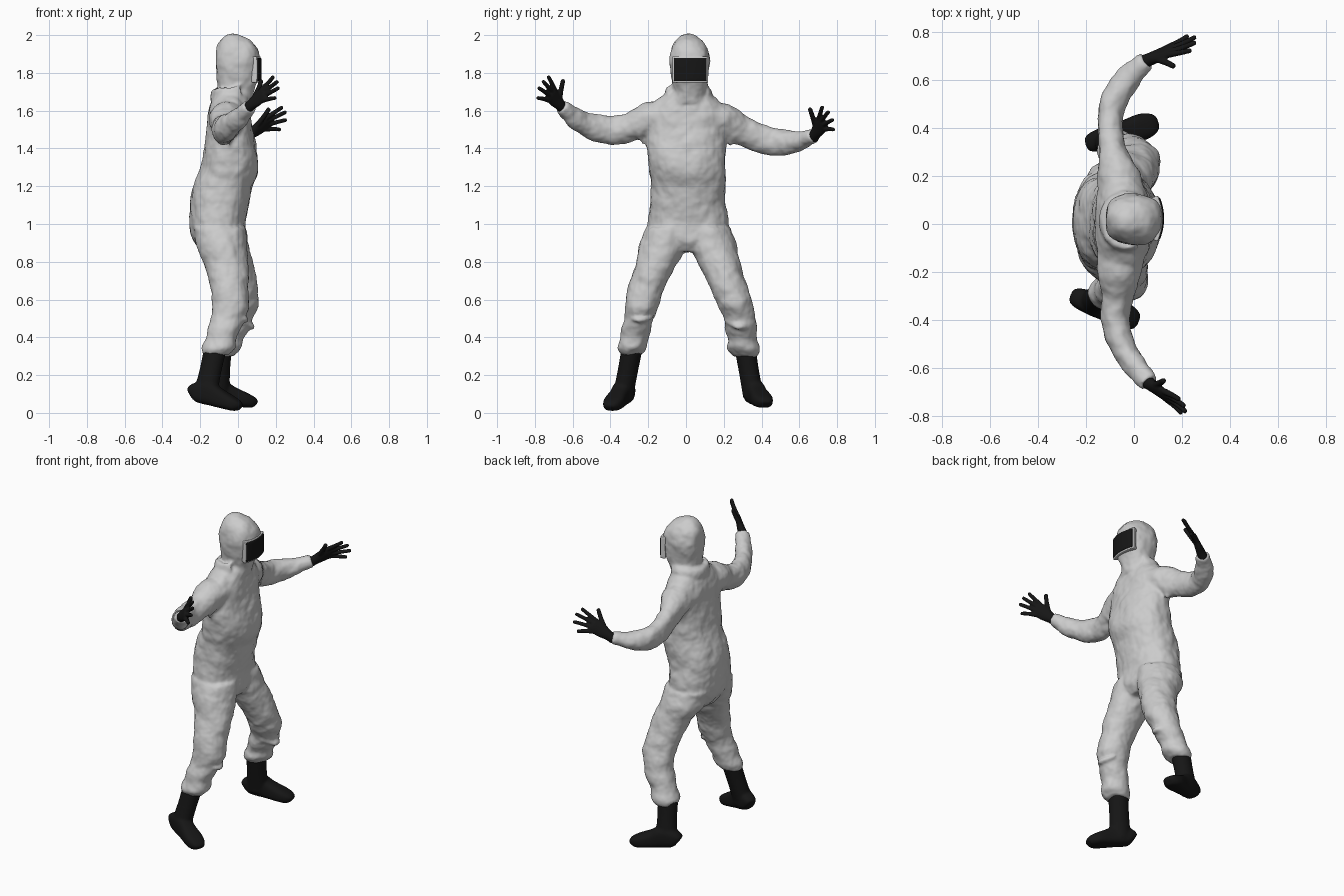
import bpy, bmesh, math
from mathutils import Vector

BLACK = bpy.data.materials.new("black_rubber")
BLACK.diffuse_color = (0.008, 0.008, 0.008, 1)


def spline(pts, steps):
    # Catmull-Rom through rows of numbers
    p = [Vector(q) for q in pts]
    p = [p[0] * 2 - p[1]] + p + [p[-1] * 2 - p[-2]]
    out = []
    for i in range(1, len(p) - 2):
        a, b, c, d = p[i - 1:i + 3]
        for k in range(steps):
            t = k / steps
            out.append(0.5 * (2 * b + (c - a) * t + (2 * a - 5 * b + 4 * c - d) * t * t
                              + (3 * b - a - 3 * c + d) * t ** 3))
    return out + [p[-2]]


def tube(bm, pts, ref, e=1.0, level=False, steps=4, n=28):
    # loft rows of (x, y, z, half size along ref, half size across ref)
    rows = spline(pts, steps)
    cen = [Vector(r[:3]) for r in rows]
    pw = lambda v: math.copysign(abs(v) ** e, v)
    rings = []
    for i, r in enumerate(rows):
        t = cen[min(i + 1, len(cen) - 1)] - cen[max(i - 1, 0)]
        t = Vector((0, 0, 1)) if level else t.normalized()
        u = Vector(ref)
        u = (u - t * u.dot(t)).normalized()
        w = t.cross(u)
        rings.append([bm.verts.new(cen[i] + u * pw(math.cos(a)) * max(r[3], .003)
                                   + w * pw(math.sin(a)) * max(r[4], .003))
                      for a in (2 * math.pi * k / n for k in range(n))])
    for a, b in zip(rings, rings[1:]):
        for k in range(n):
            bm.faces.new((a[k], a[(k + 1) % n], b[(k + 1) % n], b[k]))
    bm.faces.new(rings[0][::-1])
    bm.faces.new(rings[-1])


def finish(bm, name, mat=None, voxel=0.01, smooth=4, folds=()):
    bmesh.ops.recalc_face_normals(bm, faces=bm.faces)
    me = bpy.data.meshes.new(name)
    bm.to_mesh(me)
    bm.free()
    me.polygons.foreach_set("use_smooth", [True] * len(me.polygons))
    ob = bpy.data.objects.new(name, me)
    bpy.context.collection.objects.link(ob)
    if mat:
        me.materials.append(mat)
    if voxel:
        m = ob.modifiers.new("merge", 'REMESH')
        m.mode, m.voxel_size, m.use_smooth_shade = 'VOXEL', voxel, True
        m = ob.modifiers.new("soften", 'SMOOTH')
        m.iterations = smooth
    for size, strength in folds:
        tex = bpy.data.textures.new("cloth_folds", 'CLOUDS')
        tex.noise_scale, tex.noise_depth = size, 1
        m = ob.modifiers.new("folds", 'DISPLACE')
        m.texture, m.strength, m.mid_level = tex, strength, 0.5
    return ob


Y, Z = (0, 1, 0), (0, 0, 1)

# coverall: torso
suit = bmesh.new()
tube(suit, [(-.03, .01, 1.71, .085, .085), (-.04, .005, 1.665, .15, .095),
            (-.045, 0, 1.60, .205, .112), (-.045, 0, 1.5, .213, .12),
            (-.04, 0, 1.4, .21, .138), (-.045, .005, 1.3, .203, .153),
            (-.08, .01, 1.2, .2, .157), (-.1, .01, 1.1, .2, .155),
            (-.107, .01, 1.0, .212, .148), (-.1, .01, .92, .2, .14),
            (-.09, .01, .85, .1, .1)], Y, e=.88, level=True)

# coverall: trouser legs with gathered cuffs
tube(suit, [(-.1, -.09, .98, .125, .14), (-.085, -.12, .88, .128, .135),
            (-.06, -.16, .78, .11, .115), (-.045, -.21, .66, .098, .1),
            (-.038, -.235, .56, .09, .1), (-.055, -.25, .5, .078, .088),
            (-.07, -.265, .45, .08, .09), (-.088, -.277, .395, .074, .082),
            (-.1, -.287, .345, .077, .09), (-.115, -.288, .31, .06, .068)], Y, level=True)
tube(suit, [(-.1, .11, .98, .125, .14), (-.075, .145, .88, .128, .135),
            (-.03, .18, .78, .11, .115), (0, .23, .66, .1, .105),
            (.007, .263, .57, .093, .1), (-.008, .28, .505, .083, .086),
            (-.025, .29, .455, .085, .09), (-.052, .298, .39, .074, .08),
            (-.07, .304, .34, .088, .086), (-.085, .315, .298, .062, .06)], Y, level=True)

# coverall: sleeves
tube(suit, [(-.05, -.11, 1.56, .09, .1), (-.06, -.2, 1.545, .095, .09), (-.07, -.3, 1.512, .076, .066),
            (-.077, -.4, 1.495, .076, .06), (-.05, -.5, 1.515, .07, .056),
            (.012, -.6, 1.573, .05, .046), (.06, -.66, 1.62, .036, .038)], Z)
tube(suit, [(-.05, .11, 1.56, .09, .1), (-.065, .2, 1.54, .095, .09), (-.088, .3, 1.49, .078, .06),
            (-.1, .4, 1.45, .076, .054), (-.088, .5, 1.432, .07, .056),
            (-.028, .6, 1.44, .052, .054), (.05, .675, 1.467, .034, .038)], Z)

# collar roll where the hood meets the shoulders
roll = []
for k in range(9):
    a = math.radians(60 + 30 * k)
    roll.append((-.03 + .095 * math.cos(a), .01 + .105 * math.sin(a),
                 1.685 + .015 * math.cos(a), .045, .022))
tube(suit, roll, Z, n=16)

# hood
tube(suit, [(-.025, .015, 1.64, .1, .095), (-.012, .02, 1.70, .088, .094),
            (0, .02, 1.76, .097, .108), (0, .02, 1.85, .107, .12),
            (-.005, .02, 1.91, .103, .113), (-.012, .017, 1.96, .08, .09),
            (-.02, .013, 1.99, .047, .055), (-.025, .01, 2.005, .018, .022)], Y, e=.86, level=True)

# trouser folds at knee, hip and elbow
for a, b, c in [((-.02, -.31, .52), (.045, -.25, .49), (.0, -.17, .51)),
                ((.03, .34, .47), (.075, .28, .455), (.02, .2, .49)),
                ((-.01, -.22, .9), (.03, -.13, .86), (.01, -.05, .84)),
                ((-.06, .23, 1.42), (-.02, .25, 1.5), (-.06, .24, 1.58)),
                ((-.05, -.23, 1.42), (-.01, -.25, 1.5), (-.05, -.24, 1.58))]:
    tube(suit, [(*a, .006, .006), (*b, .016, .016), (*c, .006, .006)], (.3, .2, 1), n=10)

finish(suit, "coverall", voxel=.009, smooth=5, folds=((.11, .016), (.045, .008)))


# visor and its frame: curved panels on the front of the hood
def panel(name, hy, hz, front, depth, mat=None):
    bm = bmesh.new()
    bmesh.ops.create_grid(bm, x_segments=16, y_segments=8, size=1)
    for v in bm.verts:
        y, z = v.co.x * hy, v.co.y * hz
        v.co = (front - 2.4 * y * y - .3 * z * z, .023 + y, 1.818 + z)
    ob = finish(bm, name, mat, voxel=0)
    m = ob.modifiers.new("thickness", 'SOLIDIFY')
    m.thickness, m.offset = depth, 0
    m = ob.modifiers.new("edge", 'BEVEL')
    m.width, m.segments = .004, 2


panel("visor_frame", .09, .069, .105, .03)
panel("visor", .083, .061, .112, .026, BLACK)


# gloves
def glove(name, wrist, knuckle, tips):
    bm = bmesh.new()
    wrist, knuckle = Vector(wrist), Vector(knuckle)
    tips = [Vector(t) for t in tips]
    wide = (tips[1] - tips[4]).normalized()
    d = knuckle - wrist
    tube(bm, [(*(wrist - d * .25), .03, .028), (*(wrist + d * .1), .03, .026),
              (*(wrist + d * .55), .041, .02), (*knuckle, .043, .016),
              (*(knuckle + d * .12), .034, .01)], wide)
    for i, tip in enumerate(tips):
        base = wrist + d * .35 + wide * .02 if i == 0 else knuckle - d * .1 + wide * (.032 - .0215 * (i - 1))
        r = .013 if i == 0 else .0115
        mid = base.lerp(tip, .55) + Vector((.004, 0, .002))
        end = base.lerp(tip, .94)
        tube(bm, [(*base, r + .002, r + .002), (*mid, r, r), (*end, r * .9, r * .9),
                  (*tip, r * .5, r * .5)], wide, n=12)
    finish(bm, name, BLACK, voxel=.0045, smooth=3)


glove("right_glove", (.06, -.66, 1.622), (.135, -.715, 1.69),
      [(.125, -.65, 1.765), (.19, -.73, 1.783), (.212, -.758, 1.757),
       (.218, -.782, 1.722), (.2, -.788, 1.668)])
glove("left_glove", (.06, .682, 1.472), (.15, .722, 1.537),
      [(.167, .655, 1.613), (.238, .722, 1.621), (.257, .755, 1.595),
       (.258, .778, 1.552), (.227, .783, 1.5)])


# boots
def boot(name, top, ankle, heel, toe):
    bm = bmesh.new()
    heel, toe = Vector(heel), Vector(toe)
    d = toe - heel
    side = Vector(Z).cross(d).normalized()
    up = d.cross(side).normalized()
    foot = []
    for t, h, w in [(0, .07, .03), (.07, .1, .043), (.3, .13, .05), (.52, .105, .05),
                    (.78, .08, .056), (.94, .062, .045), (1, .04, .026)]:
        foot.append((*(heel + d * t + up * h / 2), w, h / 2))
    tube(bm, foot, side, e=.7)
    a, b = Vector(top), Vector(ankle)
    tube(bm, [(*a, .055, .06), (*a.lerp(b, .5), .053, .058), (*b, .052, .062),
              (*(b - Vector((0, 0, .05))), .045, .06)], side)
    finish(bm, name, BLACK, voxel=.008, smooth=4)


boot("right_boot", (-.122, -.287, .335), (-.165, -.325, .13), (-.255, -.298, .062), (.003, -.4, .003))
boot("left_boot", (-.093, .315, .33), (-.105, .348, .13), (-.187, .335, .055), (.087, .42, .022))
